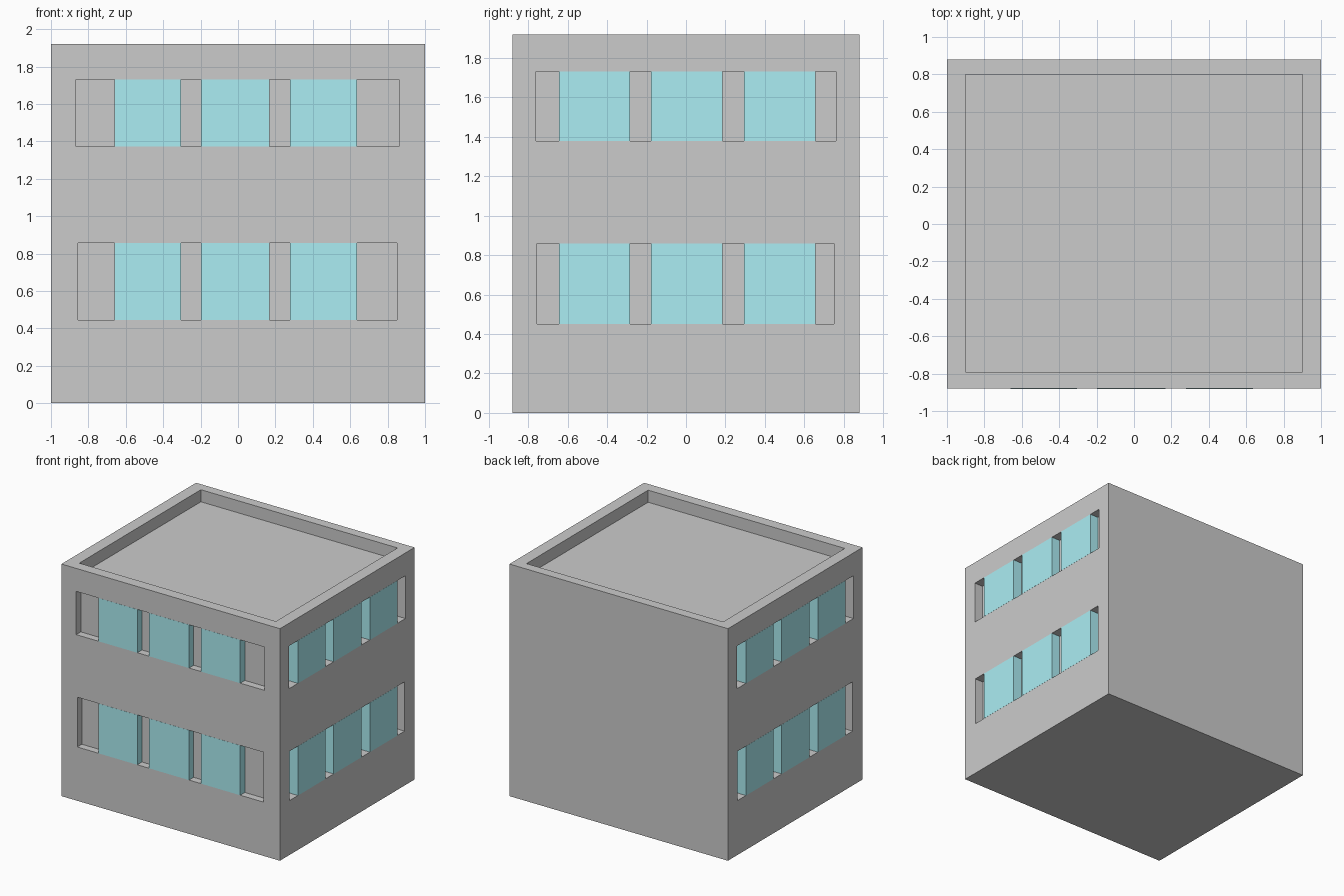
import bpy
from math import pi
from mathutils import Matrix

if "Cube" in bpy.data.objects:
    bpy.data.objects.remove(bpy.data.objects["Cube"])

HX, HY, H = 1.0, 0.88, 1.92   # half width, half depth, height
PROUD = 0.001                 # panels sit a hair proud of the wall

glass = bpy.data.materials.new("glass")
glass.diffuse_color = (0.41, 0.85, 0.90, 1)
glass.use_nodes = True
glass.node_tree.nodes["Principled BSDF"].inputs["Base Color"].default_value = glass.diffuse_color


def box(name, x, y, z, turn=None):
    """Axis-aligned box from (min, max) pairs, optionally rotated about world z."""
    bpy.ops.mesh.primitive_cube_add(size=1)
    ob = bpy.context.object
    ob.name = name
    lo, hi = zip(x, y, z)
    m = Matrix.Translation([(a + b) / 2 for a, b in zip(lo, hi)]) @ \
        Matrix.Diagonal([b - a for a, b in zip(lo, hi)] + [1])
    if turn:
        m = Matrix.Rotation(turn, 4, 'Z') @ m
    ob.data.transform(m)
    return ob


def carve(target, cutter):
    mod = target.modifiers.new("cut", 'BOOLEAN')
    mod.operation = 'DIFFERENCE'
    mod.solver = 'EXACT'
    mod.object = cutter
    bpy.context.view_layer.objects.active = target
    bpy.ops.object.modifier_apply(modifier=mod.name)
    bpy.data.objects.remove(cutter)


# Building block with sunken flat roof
body = box("building_body", (-HX, HX), (-HY, HY), (0, H))
carve(body, box("roof_cutter", (-0.9, 0.9), (-0.79, 0.80), (H - 0.10, H + 0.2)))

# Each wall is laid out as if it faced -y, then turned into place:
# name, turn, wall distance, recess depth, pane spans, window rows (span, z range)
front_panes = [(-0.66, -0.305), (-0.197, 0.168), (0.277, 0.637)]
side_panes = [(-0.645, -0.283), (-0.178, 0.185), (0.295, 0.657)]
front_rows = [((-0.855, 0.85), (0.445, 0.857)), ((-0.865, 0.86), (1.372, 1.73))]
side_rows = [((-0.755, 0.75), (0.45, 0.858)), ((-0.76, 0.76), (1.378, 1.732))]
walls = [
    ("front", 0, HY, 0.06, front_panes, front_rows),
    ("right", pi / 2, HX, 0.08, side_panes, side_rows),
    ("left", -pi / 2, HX, 0.08, side_panes, side_rows),
]

# Window bands: recess in the wall, filled with three glass blocks
for side, turn, dist, depth, panes, rows in walls:
    for floor, (span, zr) in zip(("lower", "upper"), rows):
        carve(body, box("recess_cutter", span, (-dist - 0.2, -dist + depth), zr, turn))
        for i, pane in enumerate(panes):
            ob = box(f"{side}_{floor}_window_{i + 1}", pane,
                     (-dist - PROUD, -dist + depth), zr, turn)
            ob.data.materials.append(glass)
